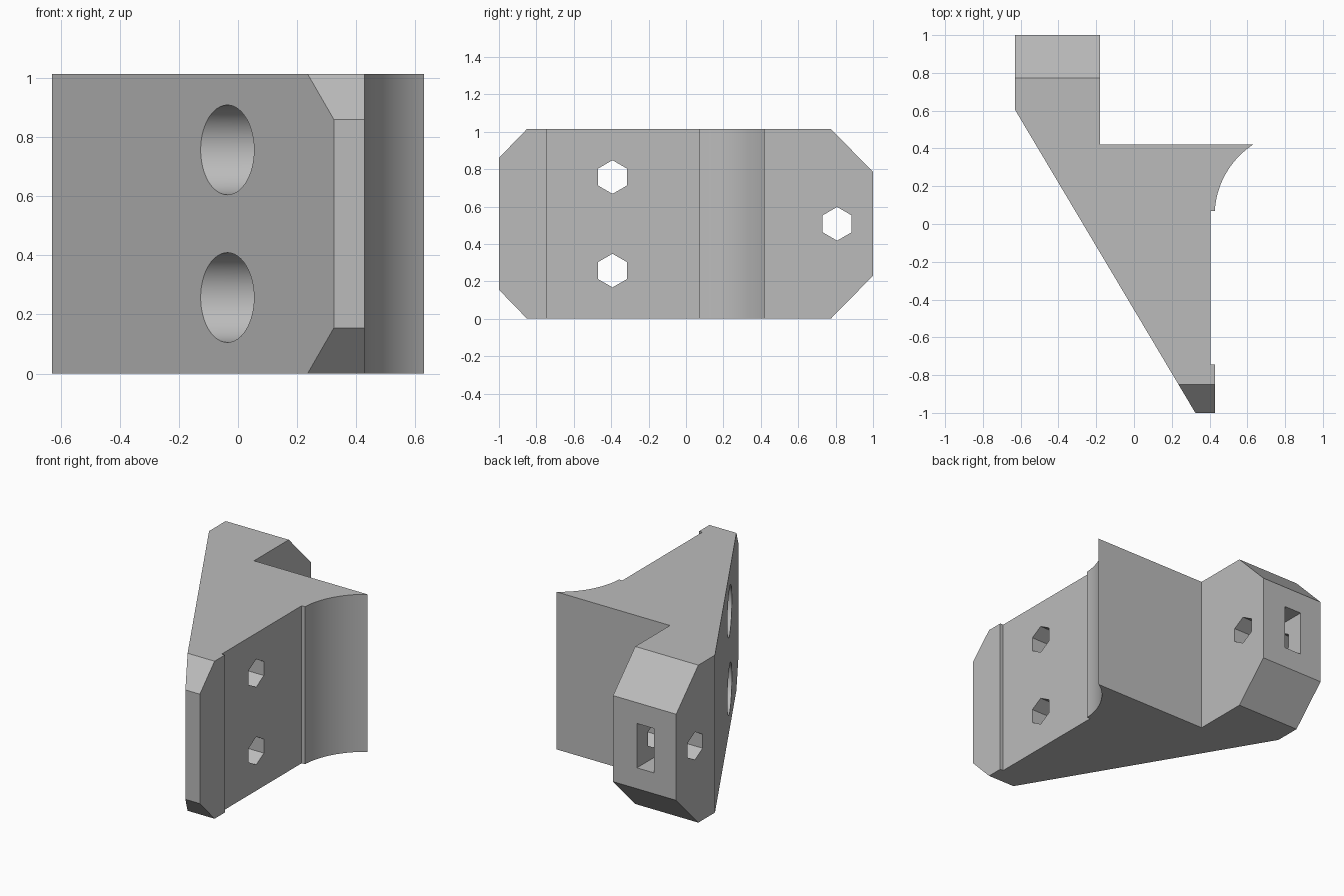
import bpy
import bmesh
from math import radians, cos, sin, atan2, pi
from mathutils import Matrix, Vector

if "Cube" in bpy.data.objects:
    bpy.data.objects.remove(bpy.data.objects["Cube"], do_unlink=True)

HEIGHT = 1.015
MID = HEIGHT / 2

grey = bpy.data.materials.new("plain grey")
grey.use_nodes = True
grey.diffuse_color = (0.5, 0.5, 0.5, 1)
grey.node_tree.nodes["Principled BSDF"].inputs["Base Color"].default_value = grey.diffuse_color


def prism(name, outline, direction):
    """Extrude a closed outline of 3D points along a direction."""
    bm = bmesh.new()
    face = bm.faces.new([bm.verts.new(p) for p in outline])
    moved = bmesh.ops.extrude_face_region(bm, geom=[face])["geom"]
    verts = [v for v in moved if isinstance(v, bmesh.types.BMVert)]
    bmesh.ops.translate(bm, verts=verts, vec=direction)
    bmesh.ops.recalc_face_normals(bm, faces=bm.faces)
    mesh = bpy.data.meshes.new(name)
    bm.to_mesh(mesh)
    bm.free()
    mesh.materials.append(grey)
    obj = bpy.data.objects.new(name, mesh)
    bpy.context.collection.objects.link(obj)
    return obj


def x_hole(name, x0, x1, y, z, radius, sides):
    """Round or hexagonal cutter lying along x, with a corner at the top."""
    ring = [(x0, y + radius * sin(2 * pi * i / sides), z + radius * cos(2 * pi * i / sides))
            for i in range(sides)]
    return prism(name, ring, (x1 - x0, 0, 0))


def cut(target, cutter, operation="DIFFERENCE"):
    mod = target.modifiers.new(cutter.name, "BOOLEAN")
    mod.object, mod.operation, mod.solver = cutter, operation, "EXACT"
    bpy.context.view_layer.objects.active = target
    bpy.ops.object.modifier_apply(modifier=mod.name)
    bpy.data.objects.remove(cutter, do_unlink=True)


# Plan outline with the concave flare on the left side
centre = Vector((0.877, 0.043))
tip, foot = Vector((0.63, 0.42)) - centre, Vector((0.428, 0.07)) - centre
a0, a1 = atan2(tip.y, tip.x), atan2(foot.y, foot.x)
STEPS = 24
flare = []
for i in range(STEPS + 1):
    t = i / STEPS
    r = tip.length * (1 - t) + foot.length * t
    a = a0 * (1 - t) + a1 * t
    flare.append((centre.x + r * cos(a), centre.y + r * sin(a)))
plan = [(-0.63, 1), (-0.18, 1), (-0.18, 0.42)] + flare + [
    (0.405, 0.07), (0.405, -0.745), (0.428, -0.745), (0.428, -1),
    (0.325, -1), (-0.63, 0.605)]
bracket = prism("bracket_body", [(x, y, 0) for x, y in plan], (0, 0, HEIGHT))

# Chamfered ends, cut by a side silhouette mirrored about mid height
upper = [(-1.1, 0.757), (-0.9467, 0.915), (-0.75, 1.118), (0.673, 1.118), (1.1, 0.683)]
lower = [(y, HEIGHT - z) for y, z in reversed(upper)]
cut(bracket, prism("chamfer_envelope", [(-1, y, z) for y, z in upper + lower], (2, 0, 0)),
    "INTERSECT")

# Pair of screw holes with round counterbores opening on the sloped face
for z in (MID - 0.25, MID + 0.25):
    cut(bracket, x_hole("counterbore", -0.9, 0.2, -0.393, z, 0.152, 48))
    cut(bracket, x_hole("screw_hole", 0.1, 0.7, -0.393, z, 0.09, 6))

# Rear cross hole and the nut slot that meets it
cut(bracket, x_hole("rear_hole", -0.8, -0.1, 0.808, MID, 0.09, 6))
slot = [(-0.473, 0.66), (-0.35, 0.66), (-0.35, 1.1), (-0.473, 1.1)]
cut(bracket, prism("nut_slot", [(x, y, MID - 0.143) for x, y in slot], (0, 0, 0.286)))

# Smooth curved walls, keep hard edges
bpy.ops.object.select_all(action="DESELECT")
bracket.select_set(True)
bpy.context.view_layer.objects.active = bracket
bpy.ops.object.shade_smooth_by_angle(angle=radians(25))
